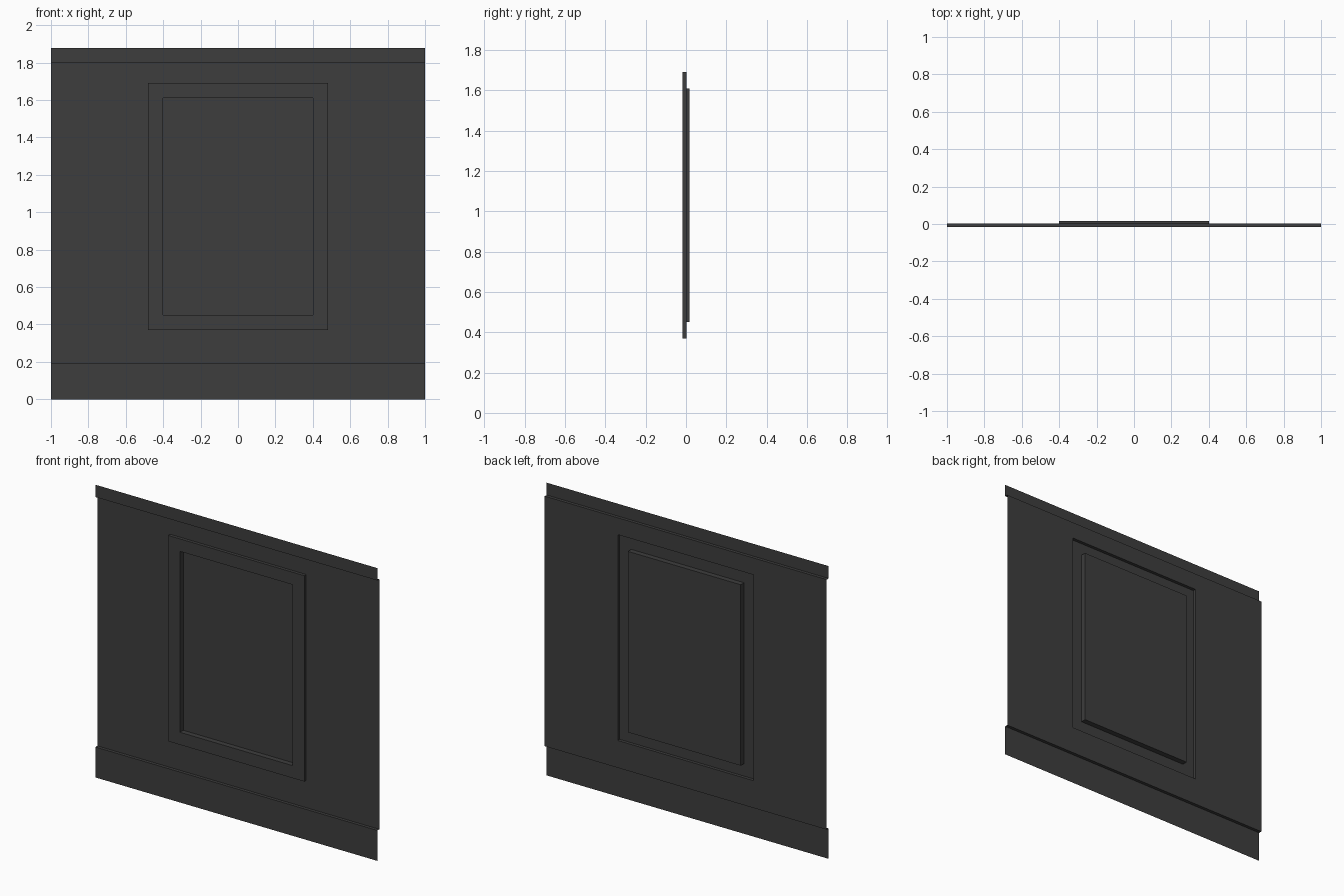
import bpy, bmesh

if "Cube" in bpy.data.objects:
    bpy.data.objects.remove(bpy.data.objects["Cube"])

# Single-sided wall panel: depth levels along y
FRONT, WALL, BACK = -0.017, 0.003, 0.017
SKIRT_Z, RAIL_Z, TOP_Z = 0.195, 1.798, 1.877

mat = bpy.data.materials.new("charcoal")
mat.diffuse_color = (0.047, 0.047, 0.047, 1)
mat.use_nodes = True
mat.node_tree.nodes["Principled BSDF"].inputs["Base Color"].default_value = mat.diffuse_color


def make(name, bm):
    me = bpy.data.meshes.new(name)
    bm.to_mesh(me)
    bm.free()
    me.materials.append(mat)
    bpy.context.collection.objects.link(bpy.data.objects.new(name, me))


def nested(name, loops, fill=False):
    """Bridge successive rectangles (half_width, z0, z1, y); faces look to the front."""
    bm = bmesh.new()
    rings = [[bm.verts.new((x, y, z)) for x, z in ((-w, z0), (w, z0), (w, z1), (-w, z1))]
             for w, z0, z1, y in loops]
    for a, b in zip(rings, rings[1:]):
        for i in range(4):
            j = (i + 1) % 4
            bm.faces.new((a[i], a[j], b[j], b[i]))
    if fill:
        bm.faces.new(rings[-1])
    make(name, bm)


def strip(name, profile):
    """Sweep a (y, z) profile, listed bottom to top, across the full width."""
    bm = bmesh.new()
    pairs = [[bm.verts.new((x, y, z)) for x in (-1, 1)] for y, z in profile]
    for a, b in zip(pairs, pairs[1:]):
        bm.faces.new((a[0], a[1], b[1], b[0]))
    make(name, bm)


OUTER = (0.482, 0.37, 1.69)
INNER = (0.40, 0.45, 1.61)

# Flat wall with an opening for the frame
nested("wall", [(1, SKIRT_Z, RAIL_Z, WALL), (*OUTER, WALL)])
# Raised frame moulding
nested("panel_frame", [(*OUTER, WALL), (*OUTER, FRONT), (*INNER, FRONT)])
# Recessed centre panel
nested("recessed_panel", [(*INNER, FRONT), (*INNER, BACK)], fill=True)
# Skirting and top rail
strip("skirting", [(FRONT, 0), (FRONT, SKIRT_Z), (WALL, SKIRT_Z)])
strip("top_rail", [(WALL, RAIL_Z), (FRONT, RAIL_Z), (FRONT, TOP_Z)])
